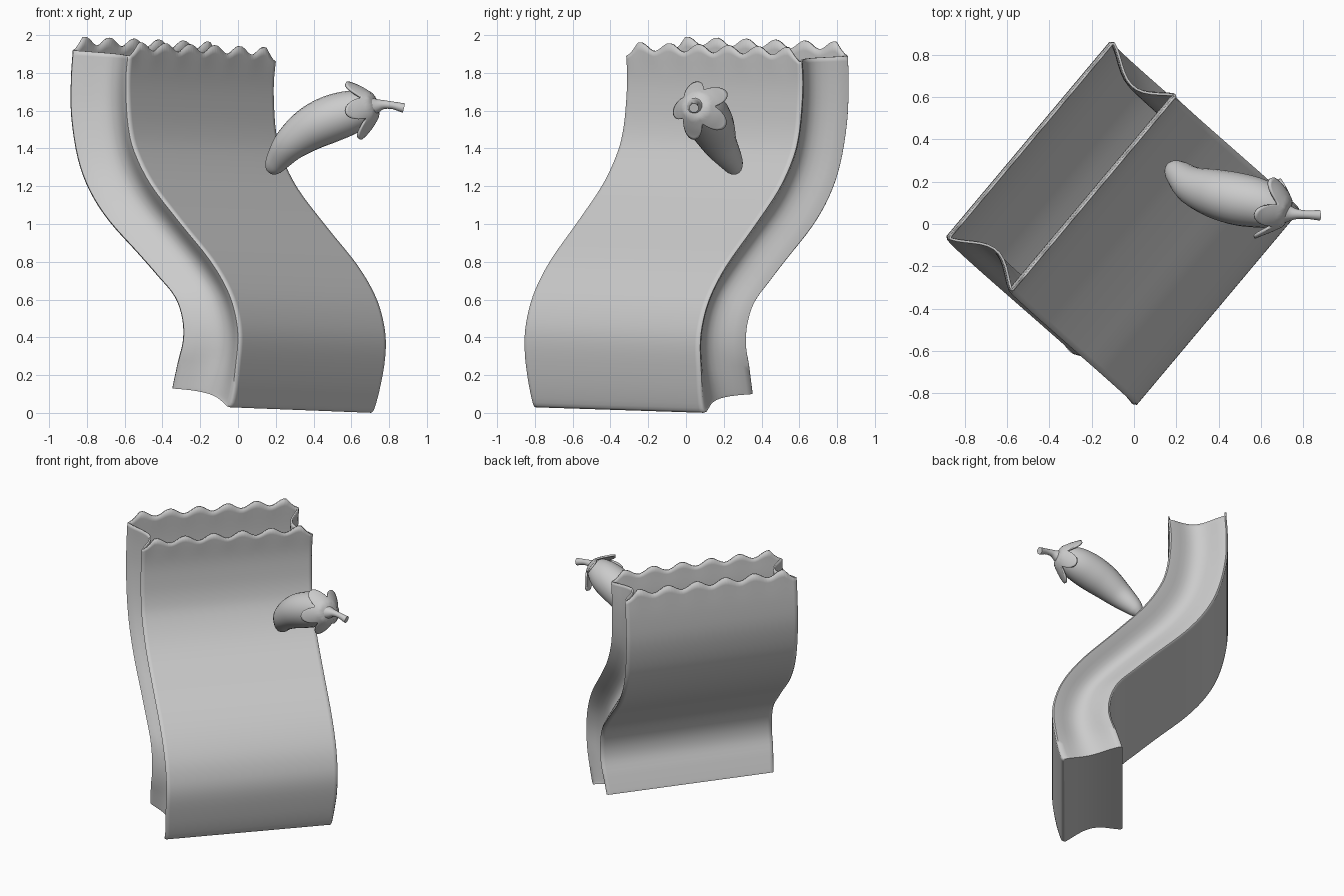
import bpy, math
from mathutils import Vector

if "Cube" in bpy.data.objects:
    bpy.data.objects.remove(bpy.data.objects["Cube"])


def make(name, verts, faces, angle=50, thick=0, offset=-1):
    me = bpy.data.meshes.new(name)
    me.from_pydata([tuple(v) for v in verts], [], faces)
    ob = bpy.data.objects.new(name, me)
    bpy.context.collection.objects.link(ob)
    bpy.ops.object.select_all(action='DESELECT')
    ob.select_set(True)
    bpy.context.view_layer.objects.active = ob
    bpy.ops.object.mode_set(mode='EDIT')
    bpy.ops.mesh.select_all(action='SELECT')
    bpy.ops.mesh.normals_make_consistent(inside=False)
    bpy.ops.object.mode_set(mode='OBJECT')
    bpy.ops.object.shade_smooth_by_angle(angle=math.radians(angle))
    if thick:
        m = ob.modifiers.new("thickness", 'SOLIDIFY')
        m.thickness, m.offset = thick, offset
    return ob


def smooth_path(pts, n):
    """Catmull-Rom through points of any dimension."""
    out = []
    for i in range(len(pts) - 1):
        a, b, c, d = (pts[max(i - 1, 0)], pts[i], pts[i + 1], pts[min(i + 2, len(pts) - 1)])
        for k in range(n):
            t = k / n
            out.append([0.5 * (2 * q + (r - p) * t + (2 * p - 5 * q + 4 * r - s) * t * t
                               + (3 * q - p - 3 * r + s) * t ** 3)
                        for p, q, r, s in zip(a, b, c, d)])
    return out + [list(pts[-1])]


def ring_faces(rows, n):
    return [(r * n + i, r * n + (i + 1) % n, (r + 1) * n + (i + 1) % n, (r + 1) * n + i)
            for r in range(rows - 1) for i in range(n)]


def tube(name, pts, n=24, sub=4):
    """Sweep a circle along (x, y, z, radius) points, with closed ends."""
    path = smooth_path(pts, sub)
    verts = []
    for i, p in enumerate(path):
        t = (Vector(path[min(i + 1, len(path) - 1)][:3]) - Vector(path[max(i - 1, 0)][:3])).normalized()
        e = (Vector((0, 1, 0)) - t * t.y).normalized()
        f = t.cross(e)
        for k in range(n):
            a = math.tau * k / n
            verts.append(Vector(p[:3]) + (e * math.cos(a) + f * math.sin(a)) * p[3])
    faces = ring_faces(len(path), n)
    faces += [tuple(range(n)), tuple(range(len(verts) - n, len(verts)))]
    return make(name, verts, faces)


# Paper bag: back and front edge of each level as (back u, back z, front u, front z)
levels = [(.08, .115, .48, .015), (.085, .135, .502, .04), (.12, .24, .535, .17), (.16, .36, .56, .36),
          (.155, .48, .54, .5), (.10, .6, .478, .64), (-.02, .71, .352, .8),
          (-.16, .83, .138, 1.0), (-.363, 1.0, -.064, 1.2), (-.5, 1.16, -.178, 1.37),
          (-.585, 1.33, -.222, 1.5), (-.635, 1.55, -.24, 1.65),
          (-.642, 1.75, -.243, 1.77), (-.632, 1.905, -.232, 1.875)]
HALF, R, NF, NG, SUB = .61, .012, 60, 12, 4
N_DIR, W_DIR = Vector((.766, -.643, 0)), Vector((.643, .766, 0))

# Cross-section as (v, s, on_face): s runs from back (0) to front (1)
gusset = []
for k in range(NG + 1):
    s = .03 + .94 * k / NG
    gusset.append((HALF - .1 * math.sin(math.pi * s ** 1.1) ** 1.4, s, False))
section = []
for side, s_face in ((1, 0), (-1, 1)):
    section += [(side * (HALF - R) * (2 * k / NF - 1), s_face, True) for k in range(NF + 1)]
    section += gusset if side > 0 else [(-v, s, False) for v, s, _ in reversed(gusset)]

rows = smooth_path(levels, SUB)
verts = []
for i, (ub, zb, uf, zf) in enumerate(rows):
    blend = max(0, 1 - (len(rows) - 1 - i) / SUB) ** 1.5
    base = max(0, 1 - zf / .25)
    for v, s, on_face in section:
        u, z = ub + (uf - ub) * s, zb + (zf - zb) * s
        z += base * .025 * math.sin(math.pi * s)   # arched base
        if on_face:
            x = (v / HALF + 1) / 2
            edge = min(1, (1 - abs(v) / (HALF - R)) / .13)
            z += blend * edge * (.052 - .022 * math.cos(math.tau * 6 * x))
        else:
            v += math.copysign(base * .3 * (HALF - abs(v)), v)  # shallower fold at the base
        v *= 1 - .03 * base
        p = N_DIR * u + W_DIR * (v + .025 * z - .057)
        p.z = z - .025 * v
        verts.append(p)
# base as strips running from gusset to gusset
n, half = len(section), len(section) // 2
g = NF + 1
base_faces = [(g + k, g + k + 1, n - 2 - k, n - 1 - k) for k in range(NG)]
base_faces += [tuple(range(g + 1)) + (n - 1,), (half - 1,) + tuple(range(half, half + g + 1))]
make("paper_bag", verts, ring_faces(len(rows), n) + base_faces, angle=60, thick=.012)

# Eggplant body
tube("eggplant_body", [(.176, .270, 1.272, .012), (.179, .267, 1.278, .03), (.19, .255, 1.302, .05),
                       (.216, .232, 1.345, .067), (.28, .18, 1.425, .092), (.38, .145, 1.502, .115),
                       (.48, .12, 1.552, .124), (.58, .10, 1.587, .118), (.66, .075, 1.61, .098),
                       (.70, .06, 1.62, .07), (.715, .054, 1.624, .03)])

# Stem
tube("stem", [(.70, .055, 1.62, .06), (.735, .05, 1.626, .038), (.77, .047, 1.632, .024),
              (.82, .044, 1.628, .02), (.865, .042, 1.617, .024), (.878, .042, 1.614, .025)], n=16)

# Calyx: five leaf lobes flaring back over the body, profile as (length, radius, axial)
axis = Vector((.92, -.33, .23)).normalized()
ey = (Vector((0, 1, 0)) - axis * axis.y).normalized()
ez = axis.cross(ey)
centre = Vector((.715, .054, 1.624))
prof = [(0, 0, .02), (.06, .068, .0), (.12, .11, -.045), (.18, .145, -.088), (.24, .178, -.12)]


def on_profile(l):
    for (l0, r0, a0), (l1, r1, a1) in zip(prof, prof[1:]):
        if l <= l1:
            t = (l - l0) / (l1 - l0)
            return r0 + (r1 - r0) * t, a0 + (a1 - a0) * t


M, RINGS = 80, 10
verts = []
for j in range(1, RINGS + 1):
    for k in range(M):
        th = math.tau * k / M
        reach = .095 + .112 * (.5 + .5 * math.cos(5 * (th - math.radians(106)))) ** .6
        r, a = on_profile(reach * j / RINGS)
        verts.append(centre + axis * a + (ey * math.cos(th) + ez * math.sin(th)) * r)
make("calyx", verts, ring_faces(RINGS, M) + [tuple(range(M))], thick=.014, offset=0)
